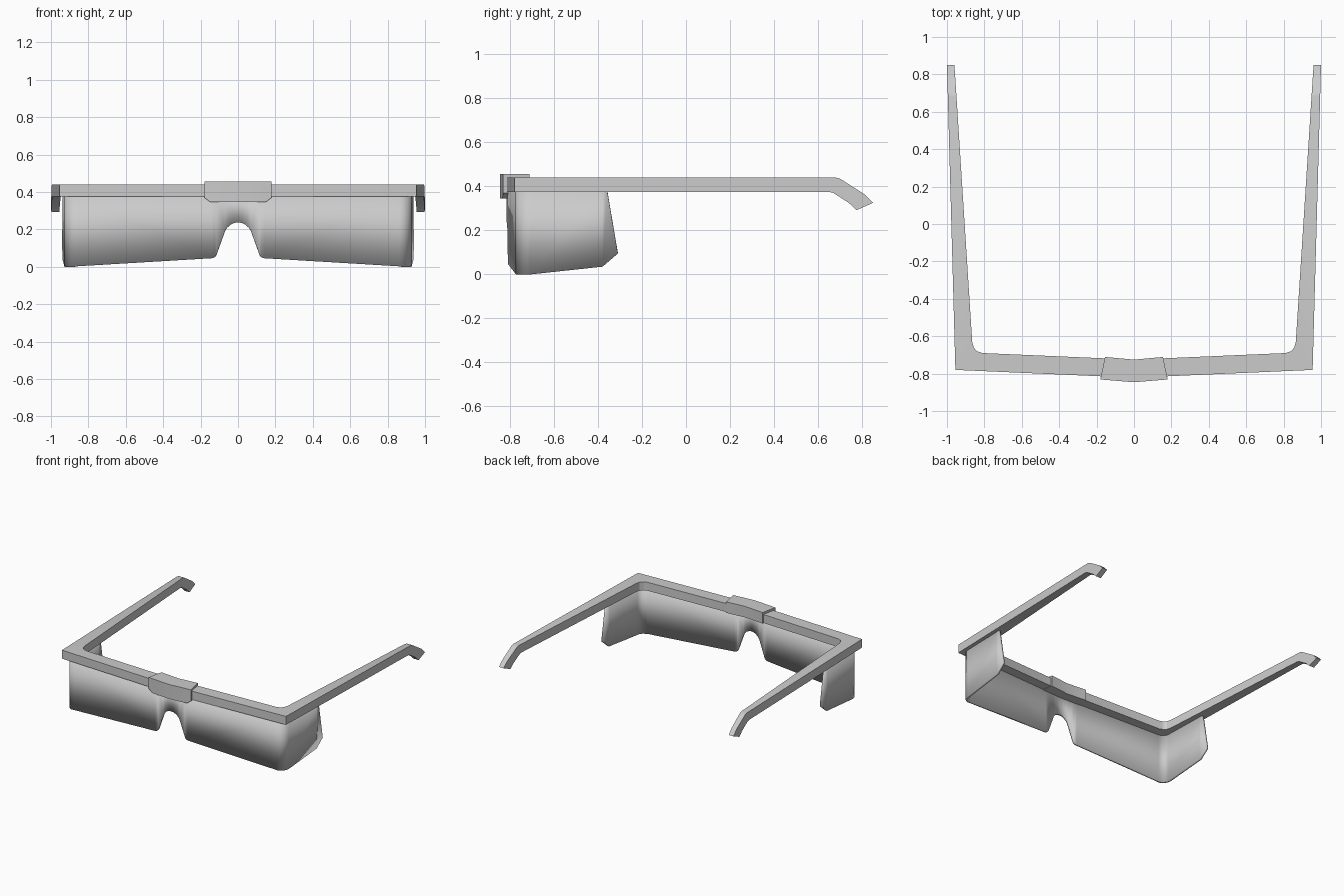
import bpy
import bmesh
import math

cube = bpy.data.objects.get("Cube")
if cube:
    bpy.data.objects.remove(cube, do_unlink=True)

grey = bpy.data.materials.new("plain grey")
grey.use_nodes = True
colour = (0.6, 0.6, 0.6, 1)
grey.diffuse_color = colour
grey.node_tree.nodes["Principled BSDF"].inputs["Base Color"].default_value = colour


def loft(name, sections, closed=True, thickness=0):
    """Skin the left half through a row of sections, then mirror it."""
    bm = bmesh.new()
    rows = [[bm.verts.new(p) for p in s] for s in sections]
    n = len(rows[0])
    for a, b in zip(rows, rows[1:]):
        for i in range(n if closed else n - 1):
            j = (i + 1) % n
            bm.faces.new((a[i], b[i], b[j], a[j]))
    if closed:
        bm.faces.new(rows[-1])
    bmesh.ops.remove_doubles(bm, verts=bm.verts, dist=0.0005)
    bmesh.ops.recalc_face_normals(bm, faces=bm.faces)
    # Open sheets must face the front
    if not closed:
        bm.normal_update()
        if sum(f.normal.y * f.calc_area() for f in bm.faces) > 0:
            bmesh.ops.reverse_faces(bm, faces=bm.faces)
    mesh = bpy.data.meshes.new(name)
    bm.to_mesh(mesh)
    bm.free()
    mesh.materials.append(grey)
    ob = bpy.data.objects.new(name, mesh)
    bpy.context.collection.objects.link(ob)
    mirror = ob.modifiers.new("mirror", 'MIRROR')
    mirror.use_clip = True
    if thickness:
        solid = ob.modifiers.new("thickness", 'SOLIDIFY')
        solid.thickness = thickness
        solid.offset = -1
        solid.use_even_offset = True
    bpy.ops.object.select_all(action='DESELECT')
    ob.select_set(True)
    bpy.context.view_layer.objects.active = ob
    bpy.ops.object.shade_smooth_by_angle(angle=math.radians(25))
    return ob


# Frame: brow bar, rounded inner corner, temples and bent ear tips
LOW, HIGH = 0.375, 0.44


def outer_x(y):
    return 0.955 + 0.045 * (y + 0.78) / 1.63


def inner_x(y):
    return 0.865 + 0.095 * (y + 0.63) / 1.48


def bar(inner, outer):
    return [(*inner, LOW), (*outer, LOW), (*outer, HIGH), (*inner, HIGH)]


def temple(yb, zb, yt, zt):
    return [(inner_x(yb), yb, zb), (outer_x(yb), yb, zb),
            (outer_x(yt), yt, zt), (inner_x(yt), yt, zt)]


corner = (0.955, -0.78)
frame = [bar((0, -0.725), (0, -0.822))]
frame += [bar(p, corner) for p in
          [(0.81, -0.69), (0.84, -0.68), (0.857, -0.66), (0.865, -0.63)]]
frame += [temple(*t) for t in
          [(0.65, LOW, 0.68, HIGH), (0.67, 0.37, 0.70, 0.435),
           (0.74, 0.325, 0.81, 0.365), (0.775, 0.292, 0.85, 0.325)]]
loft("frame", frame)

# Wraparound lens: columns of (x, y, bottom height), with nose notch
def front_y(x):
    return -0.815 + 0.04 * x / 0.86


columns = [(x, front_y(x), z) for x, z in
           [(0, 0.237), (0.02, 0.235), (0.04, 0.225), (0.058, 0.21),
            (0.068, 0.195), (0.115, 0.065), (0.123, 0.052),
            (0.14, 0.046), (0.86, 0.003)]]
for k in range(1, 7):
    a = math.radians(15 * k)
    columns.append((0.86 + 0.068 * math.sin(a), -0.707 - 0.068 * math.cos(a), 0))
columns.append((0.937, -0.38, 0.035))
lens = [[(x, y, z), (x, y, 0.39)] for x, y, z in columns]
lens.append([(0.94, -0.31, 0.095), (0.939, -0.36, 0.39)])
loft("lens", lens, closed=False, thickness=0.016)

# Bridge clip: block over the brow bar with a chamfered front lip
def clip(xf, xb, lip):
    yf = -0.846 + 0.015 * xf / 0.18
    yb = -0.725 + 0.014 * xb / 0.155
    yl = yf + 0.022
    xl = xf - 0.18 * (xf - xb)
    return [(xf, yf, 0.457), (xb, yb, 0.457), (xb, yb, 0.372),
            (xl, yl, 0.372), (xl, yl, lip), (xf, yf, lip)]


loft("bridge_clip", [clip(0, 0, 0.346), clip(0.148, 0.127, 0.346),
                     clip(0.18, 0.155, 0.37)])
